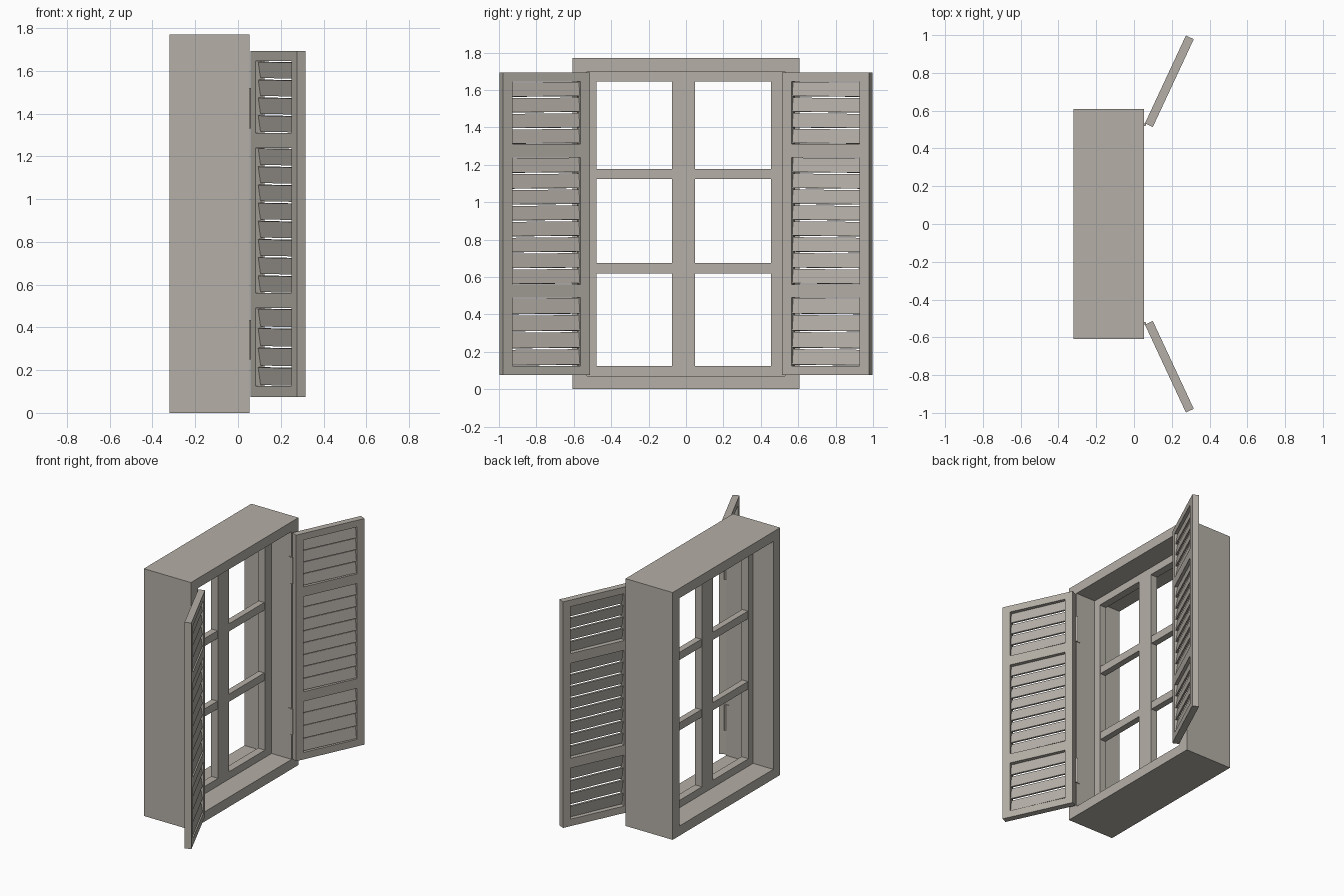
import bpy, bmesh, math
from mathutils import Matrix, Vector

if "Cube" in bpy.data.objects:
    bpy.data.objects.remove(bpy.data.objects["Cube"])

mat = bpy.data.materials.new("warm_grey")
mat.diffuse_color = (0.46, 0.43, 0.385, 1)
mat.use_nodes = True
mat.node_tree.nodes["Principled BSDF"].inputs["Base Color"].default_value = mat.diffuse_color


def add_box(bm, x, y, z, m=Matrix()):
    """Box from (min, max) ranges, then transformed by m."""
    c = Vector([(r[0] + r[1]) / 2 for r in (x, y, z)])
    s = Matrix.Diagonal([r[1] - r[0] for r in (x, y, z)] + [1])
    bmesh.ops.create_cube(bm, size=1, matrix=m @ Matrix.Translation(c) @ s)


def finish(bm, name):
    bmesh.ops.recalc_face_normals(bm, faces=bm.faces)
    me = bpy.data.meshes.new(name)
    bm.to_mesh(me)
    bm.free()
    me.materials.append(mat)
    ob = bpy.data.objects.new(name, me)
    bpy.context.collection.objects.link(ob)
    return ob


def frame(bm, x, y, z, left, right, bottom, top):
    """Rectangular frame in the yz plane, butt jointed."""
    add_box(bm, x, (y[0], y[0] + left), z)
    add_box(bm, x, (y[1] - right, y[1]), z)
    inner = (y[0] + left, y[1] - right)
    add_box(bm, x, inner, (z[0], z[0] + bottom))
    add_box(bm, x, inner, (z[1] - top, z[1]))


# deep outer surround: outer rectangle with a hole, extruded along x
bm = bmesh.new()
outer = [(-.608, 0), (.608, 0), (.608, 1.77), (-.608, 1.77)]
inner = [(-.53, .07), (.53, .07), (.53, 1.70), (-.53, 1.70)]
rings = [[bm.verts.new((x, *p)) for p in loop]
         for x, loop in ((-.32, outer), (.053, outer), (.053, inner), (-.32, inner))]
for a, b in zip(rings, rings[1:] + rings[:1]):
    for i in range(4):
        j = (i + 1) % 4
        bm.faces.new((a[i], a[j], b[j], b[i]))
finish(bm, "outer_surround")

# two window sashes with glazing bars
SASH_X = (-.16, -.105)
for name, y, l, r in (("left_sash", (-.53, 0), .052, .075),
                      ("right_sash", (0, .53), .048, .076)):
    bm = bmesh.new()
    frame(bm, SASH_X, y, (.07, 1.70), l, r, .053, .054)
    for z in (.619, 1.123):
        add_box(bm, (-.155, -.11), (y[0] + l, y[1] - r), (z, z + .055))
    finish(bm, name)

# shutters: local x = along the leaf, y = thickness, z up
LEN, THICK, STILE = .513, .046, .056
RAILS = [(.075, .125), (.49, .56), (1.24, 1.31), (1.645, 1.693)]
ANG = math.radians(65)
for side, tag in ((1, "right"), (-1, "left")):
    u = Vector((math.cos(ANG), side * math.sin(ANG), 0))
    n = Vector((math.sin(ANG), -side * math.cos(ANG), 0))
    m = Matrix(((u.x, n.x, 0, .058), (u.y, n.y, 0, side * .533),
                (0, 0, 1, 0), (0, 0, 0, 1)))

    # stiles and rails
    bm = bmesh.new()
    for a in (0, LEN - STILE):
        add_box(bm, (a, a + STILE), (0, THICK), (.075, 1.693), m)
    for z in RAILS:
        add_box(bm, (STILE, LEN - STILE), (0, THICK), z, m)
    finish(bm, tag + "_shutter_frame")

    # tilted louvre slats in the three openings
    bm = bmesh.new()
    for low, high, count in zip(RAILS, RAILS[1:], (4, 8, 4)):
        pitch = (high[0] - low[1]) / count
        for i in range(count):
            zc = low[1] + pitch * (i + .5)
            tm = (m @ Matrix.Translation((LEN / 2, .026, zc))
                  @ Matrix.Rotation(math.radians(.5), 4, 'Y')
                  @ Matrix.Rotation(math.radians(9), 4, 'X'))
            h = pitch / 2 - .004
            w = LEN / 2 - STILE + .003
            add_box(bm, (-w, w), (-.006, .006), (-h, h), tm)
    finish(bm, tag + "_shutter_slats")

    # hinges: knuckle plus thin leaf on the reveal
    bm = bmesh.new()
    for z0, z1 in ((.25, .435), (1.33, 1.52)):
        bmesh.ops.create_cone(bm, cap_ends=True, segments=12, radius1=.007, radius2=.007,
                              depth=z1 - z0,
                              matrix=Matrix.Translation((.057, side * .526, (z0 + z1) / 2)))
        add_box(bm, (.025, .056), sorted((side * .526, side * .531)), (z0, z1))
    finish(bm, tag + "_hinges")
